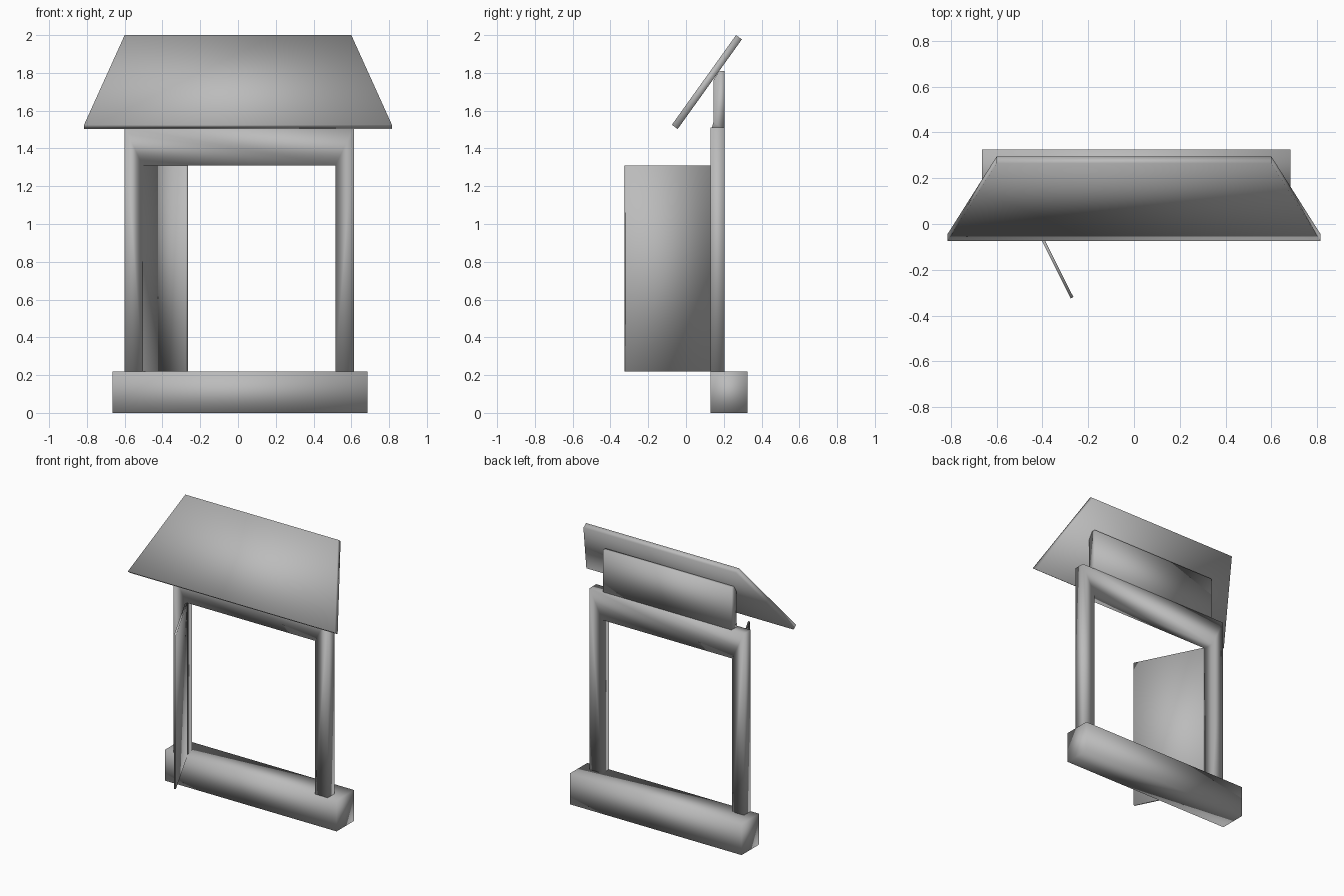
import bpy
import bmesh
from mathutils import Vector

cube = bpy.data.objects.get("Cube")
if cube:
    bpy.data.objects.remove(cube, do_unlink=True)

GREY = (0.5, 0.5, 0.5, 1)
grey = bpy.data.materials.new("plain_grey")
grey.use_nodes = True
grey.diffuse_color = GREY
grey.node_tree.nodes["Principled BSDF"].inputs["Base Color"].default_value = GREY


def prism(name, profile, offset):
    """Extrude a flat 3D outline along an offset, with soft shading."""
    bm = bmesh.new()
    face = bm.faces.new([bm.verts.new(p) for p in profile])
    new = bmesh.ops.extrude_face_region(bm, geom=[face])["geom"]
    verts = [g for g in new if isinstance(g, bmesh.types.BMVert)]
    bmesh.ops.translate(bm, verts=verts, vec=offset)
    bmesh.ops.recalc_face_normals(bm, faces=bm.faces)
    mesh = bpy.data.meshes.new(name)
    bm.to_mesh(mesh)
    bm.free()
    mesh.materials.append(grey)
    mesh.shade_smooth()
    obj = bpy.data.objects.new(name, mesh)
    bpy.context.collection.objects.link(obj)
    return obj


# Base beam under the doorway
prism("base_beam", [(-0.665, 0.13, 0), (0.685, 0.13, 0),
                    (0.685, 0.325, 0), (-0.665, 0.325, 0)], (0, 0, 0.22))

# Door frame: two posts and a header in one outline
frame = [(-0.6, 0.22), (-0.505, 0.22), (-0.505, 1.31), (0.515, 1.31),
         (0.515, 0.22), (0.615, 0.22), (0.615, 1.51), (-0.6, 1.51)]
prism("door_frame", [(x, 0.13, z) for x, z in frame], (0, 0.075, 0))

# Board above the header that carries the roof, flared at its foot
board = [(0.135, 1.5), (0.145, 1.54), (0.145, 1.76), (0.175, 1.81),
         (0.203, 1.81), (0.203, 1.5)]
prism("roof_support_board", [(-0.5, y, z) for y, z in board], (1.01, 0, 0))

# Open door, swung forward from the left-hand post
prism("door", [(-0.505, 0.13, 0.22), (-0.277, -0.325, 0.22),
               (-0.265, -0.319, 0.22), (-0.49, 0.13, 0.22)], (0, 0, 1.09))

# Sloping roof slab, wider along its lower edge
low, high = Vector((0, -0.075, 1.525)), Vector((0, 0.265, 2.0))
slope = (high - low).normalized()
thickness = Vector((0, slope.z, -slope.y)) * 0.038
prism("roof_slab", [low + Vector((-0.815, 0, 0)), low + Vector((0.815, 0, 0)),
                    high + Vector((0.6, 0, 0)), high + Vector((-0.6, 0, 0))],
      thickness)
